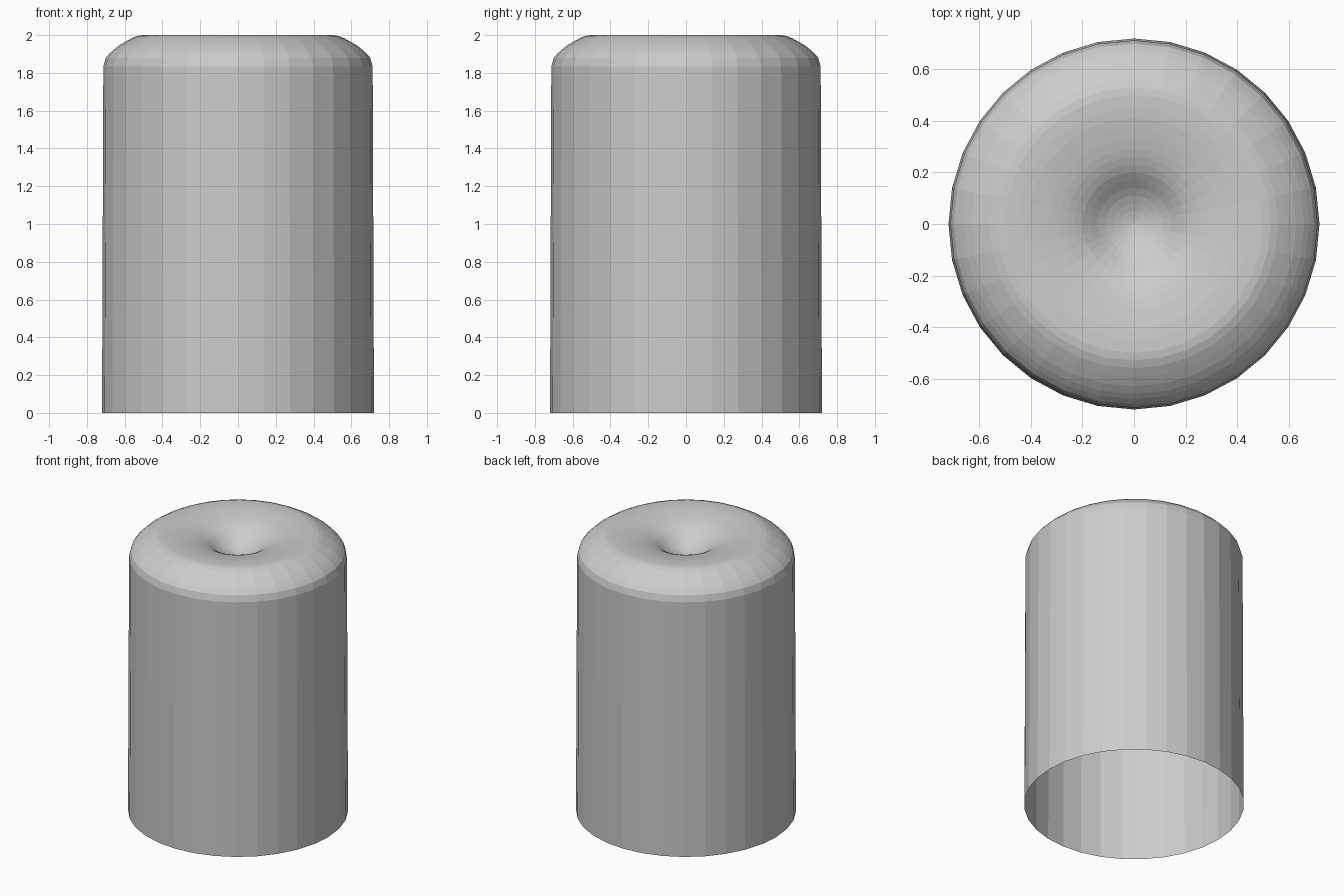
import bpy, bmesh, math

if "Cube" in bpy.data.objects:
    bpy.data.objects.remove(bpy.data.objects["Cube"])

SIDES = 32

# Half profile (radius, height): open bottom edge, straight wall, rounded shoulder, dimpled top
profile = [
    (0.72, 0.0), (0.713, 1.835), (0.70, 1.88), (0.68, 1.903), (0.66, 1.922),
    (0.63, 1.945), (0.595, 1.966), (0.56, 1.985), (0.53, 1.996), (0.50, 2.0),
    (0.45, 1.999), (0.41, 1.996), (0.37, 1.99), (0.33, 1.983), (0.29, 1.974),
    (0.26, 1.965), (0.23, 1.953), (0.20, 1.938), (0.17, 1.917), (0.14, 1.894),
    (0.11, 1.875), (0.08, 1.861), (0.05, 1.85), (0.025, 1.844),
]
DIMPLE_BOTTOM = 1.84

bm = bmesh.new()
rings = []
for r, z in profile:
    rings.append([bm.verts.new((r * math.cos(2 * math.pi * i / SIDES),
                                r * math.sin(2 * math.pi * i / SIDES), z))
                  for i in range(SIDES)])

# Wall, shoulder and dimple bands
for low, high in zip(rings, rings[1:]):
    for i in range(SIDES):
        j = (i + 1) % SIDES
        bm.faces.new((low[i], low[j], high[j], high[i]))

# Centre of the dimple
tip = bm.verts.new((0, 0, DIMPLE_BOTTOM))
for i in range(SIDES):
    bm.faces.new((rings[-1][i], rings[-1][(i + 1) % SIDES], tip))

mesh = bpy.data.meshes.new("dimpled_cylinder")
bm.to_mesh(mesh)
bm.free()
bpy.context.collection.objects.link(bpy.data.objects.new("dimpled_cylinder", mesh))
